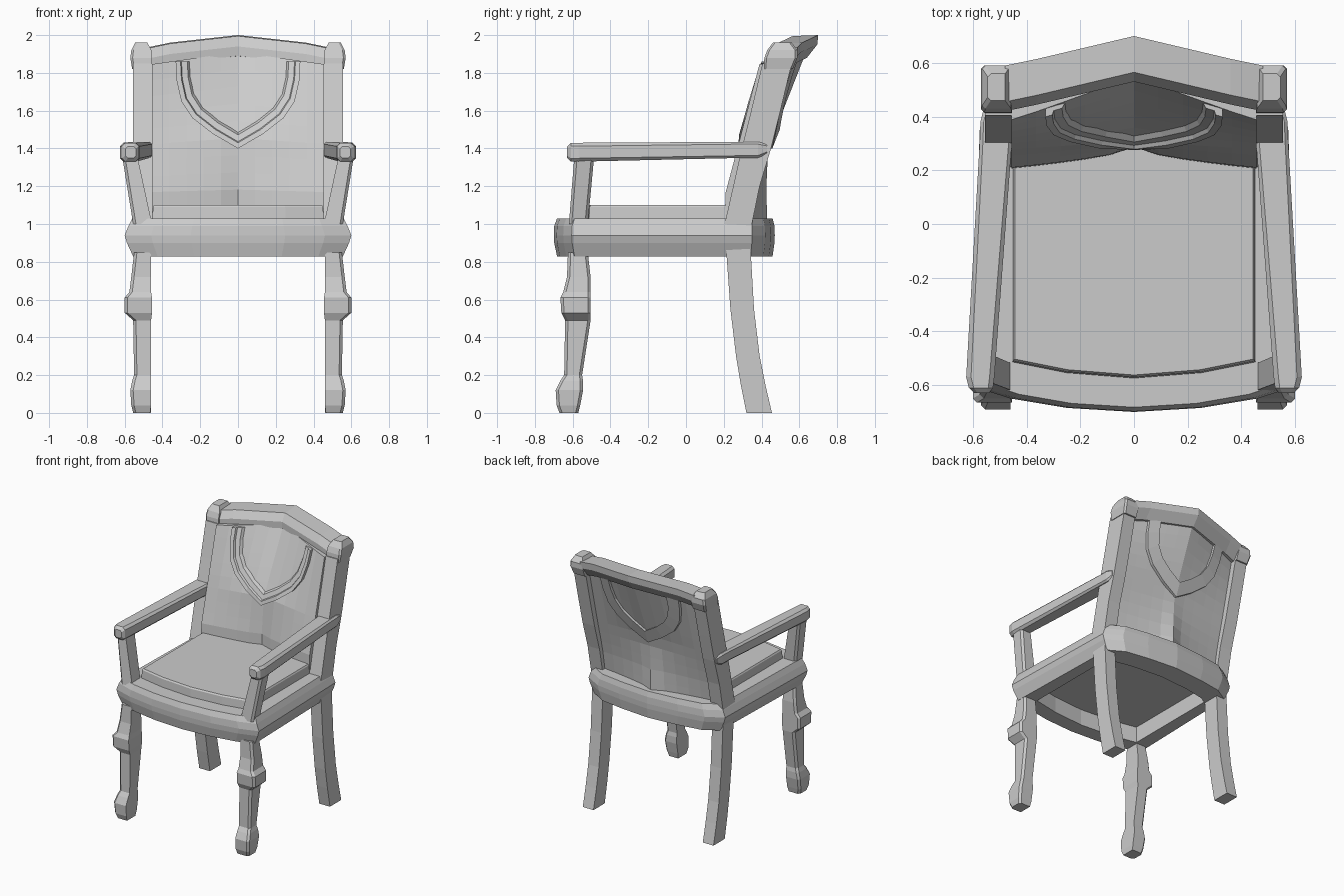
import bpy
import bmesh

if "Cube" in bpy.data.objects:
    bpy.data.objects.remove(bpy.data.objects["Cube"], do_unlink=True)

grey = bpy.data.materials.new("warm_grey")
grey.use_nodes = True
grey.diffuse_color = (0.6, 0.6, 0.6, 1)
grey.node_tree.nodes["Principled BSDF"].inputs["Base Color"].default_value = (0.6, 0.6, 0.6, 1)


def loft(name, rings, mirror=False, loop=False):
    """Skin equal-length rings of points; cap the ends unless looped."""
    bm = bmesh.new()
    rows = [[bm.verts.new(p) for p in ring] for ring in rings]
    n = len(rows[0])
    pairs = list(zip(rows, rows[1:])) + ([(rows[-1], rows[0])] if loop else [])
    for a, b in pairs:
        for i in range(n):
            j = (i + 1) % n
            bm.faces.new((a[i], a[j], b[j], b[i]))
    if not loop:
        bm.faces.new(rows[0])
        bm.faces.new(rows[-1])
    bmesh.ops.recalc_face_normals(bm, faces=bm.faces)
    mesh = bpy.data.meshes.new(name)
    bm.to_mesh(mesh)
    bm.free()
    mesh.materials.append(grey)
    obj = bpy.data.objects.new(name, mesh)
    bpy.context.collection.objects.link(obj)
    if mirror:
        obj.modifiers.new("Mirror", 'MIRROR')
    return obj


def box(z, x0, x1, y0, y1, c=0.0):
    """Horizontal rectangle with its two outer corners cut by c."""
    if not c:
        return [(x0, y0, z), (x1, y0, z), (x1, y1, z), (x0, y1, z)]
    return [(x0, y0, z), (x1 - c, y0, z), (x1, y0 + c, z),
            (x1, y1 - c, z), (x1 - c, y1, z), (x0, y1, z)]


def both_sides(half):
    """Extend right-half points, listed from the edge to x = 0, across the middle."""
    return half + [(-p[0],) + tuple(p[1:]) for p in reversed(half[:-1])]


def interp(table, t):
    for (a, u), (b, v) in zip(table, table[1:]):
        if t <= b:
            break
    return u + (v - u) * (t - a) / (b - a)


# Front legs with a knee block and a bulbous foot
foot = [(0, .465, .555, -.67, -.57), (.04, .46, .565, -.685, -.56), (.12, .46, .57, -.69, -.545),
        (.17, .46, .56, -.665, -.545), (.2, .46, .55, -.645, -.55), (.49, .46, .555, -.64, -.505),
        (.53, .455, .6, -.66, -.505), (.61, .455, .6, -.665, -.505), (.64, .46, .575, -.65, -.505),
        (.72, .46, .565, -.63, -.505), (.85, .46, .55, -.625, -.52)]
loft("front_legs", [box(*s, .015) for s in foot], mirror=True)

# Rear legs sweeping backwards
rear = [(0, .32, .455), (.15, .29, .42), (.3, .265, .39), (.55, .235, .36), (.9, .21, .34)]
loft("rear_legs", [box(z, .46, .55, a, b) for z, a, b in rear], mirror=True)

# Seat frame: bulging outer moulding around an open middle
front = both_sides([(.6, -.605), (.46, -.65), (.25, -.685), (0, -.7)])
back = both_sides([(.575, .35), (.45, .42), (.25, .45), (0, .47)])
outer = front[::-1] + back
front_in = both_sides([(.45, -.51), (.4, -.52), (.25, -.55), (0, -.57)])
back_in = both_sides([(.45, .22), (.4, .25), (.25, .28), (0, .3)])
inner = front_in[::-1] + back_in


def outline(z, pts, dx=0.0, dy=0.0):
    return [(x * (1 - dx / .6), y * (1 - dy / .6), z) for x, y in pts]


loft("seat_frame", [outline(.828, inner), outline(.828, outer, .045, .015),
                    outline(.9, outer, .012, .002), outline(.94, outer),
                    outline(.99, outer, .02, .002), outline(1.03, outer, .04, .015),
                    outline(1.03, inner)], loop=True)

# Seat cushion
loft("seat_cushion", [outline(.95, inner, -.01, -.01), outline(1.09, inner),
                      outline(1.1, inner, .008, .008)])

# Back posts and their capping blocks
posts = [(.98, .2, .345), (1.2, .25, .39), (1.4, .295, .45), (1.6, .345, .5), (1.85, .405, .56)]
loft("back_posts", [box(z, .455, .555, a, b) for z, a, b in posts], mirror=True)
caps = [(1.82, .455, .56, .41, .565), (1.88, .455, .57, .415, .59),
        (1.92, .458, .565, .43, .59), (1.96, .48, .545, .46, .56)]
loft("post_caps", [box(*s, .012) for s in caps], mirror=True)

# Arched and bowed crest rail
crest_path = both_sides([(.48, .42, 1.825), (.36, .445, 1.85), (0, .53, 1.89)])
crest_section = [(0, 0), (0, .05), (.035, .105), (.17, .11), (.165, .06), (.11, -.01), (.05, -.01)]
loft("crest_rail", [[(x, y + a, z + b) for a, b in crest_section] for x, y, z in crest_path])

# Padded back panel: front and back surfaces given at the middle and at the sides
front_middle = [(1.0, .31), (1.12, .28), (1.45, .31), (1.87, .525)]
front_side = [(1.0, .22), (1.13, .2), (1.45, .285), (1.87, .395)]
rear_middle = [(1.0, .43), (1.2, .425), (1.4, .435), (1.87, .62)]
rear_side = [(1.0, .32), (1.2, .355), (1.45, .42), (1.87, .52)]
sharpness = [(1.0, .6), (1.15, .6), (1.87, 1.1)]


def panel_y(x, z, middle, side):
    k = min(1, abs(x) / .45) ** interp(sharpness, z)
    return interp(middle, z) * (1 - k) + interp(side, z) * k


columns = [i * .4555 / 5 for i in range(-5, 6)]
panel = []
for r in range(11):
    spots = [(x, 1.0 + r / 10 * (.91 - .14 * abs(x))) for x in columns]
    panel.append([(x, panel_y(x, z, front_middle, front_side), z) for x, z in spots] +
                 [(x, panel_y(x, z, rear_middle, rear_side), z) for x, z in reversed(spots)])
loft("back_panel", panel)

# Shield moulding through the panel: raised bead stepping down to a bevelled inner rim
shield = [(.33, 1.86), (.325, 1.76), (.3, 1.65), (.24, 1.56), (.13, 1.475), (0, 1.4)]
front_steps = [(0, -.03), (.3, -.03), (.36, -.016), (.72, -.016), (1, .02)]
stations = []
for x, z in both_sides(shield):
    ring = []
    spots = [(t, d, front_middle, front_side) for t, d in front_steps]
    spots += [(t, .022, rear_middle, rear_side) for t in (1, 0)]
    for t, depth, middle, side in spots:
        px = x * (1 - .26 * t)
        pz = z + t * .1 * (1.86 - z) / .46
        ring.append((px, panel_y(px, pz, middle, side) + depth, pz))
    stations.append(ring)
loft("shield_moulding", stations)

# Arm supports splaying outwards
loft("arm_supports", [box(1.0, .455, .555, -.62, -.52, .015),
                      box(1.37, .535, .615, -.59, -.485, .015)], mirror=True)


# Arm rests with softened edges and a small rounded front end
def arm_ring(y, x0, x1, z0, z1, c):
    return [(x0, y, z0 + c), (x0, y, z1 - c), (x0 + c, y, z1), (x1 - c, y, z1),
            (x1, y, z1 - c), (x1, y, z0 + c), (x1 - c, y, z0), (x0 + c, y, z0)]


arm = [(-.63, .54, .595, 1.35, 1.41, .012), (-.61, .525, .615, 1.33, 1.43, .018),
       (-.57, .52, .625, 1.33, 1.43, .018), (.3, .455, .575, 1.35, 1.435, .012),
       (.38, .455, .572, 1.35, 1.435, .012), (.43, .47, .56, 1.37, 1.425, .012)]
loft("arm_rests", [arm_ring(*s) for s in arm], mirror=True)
